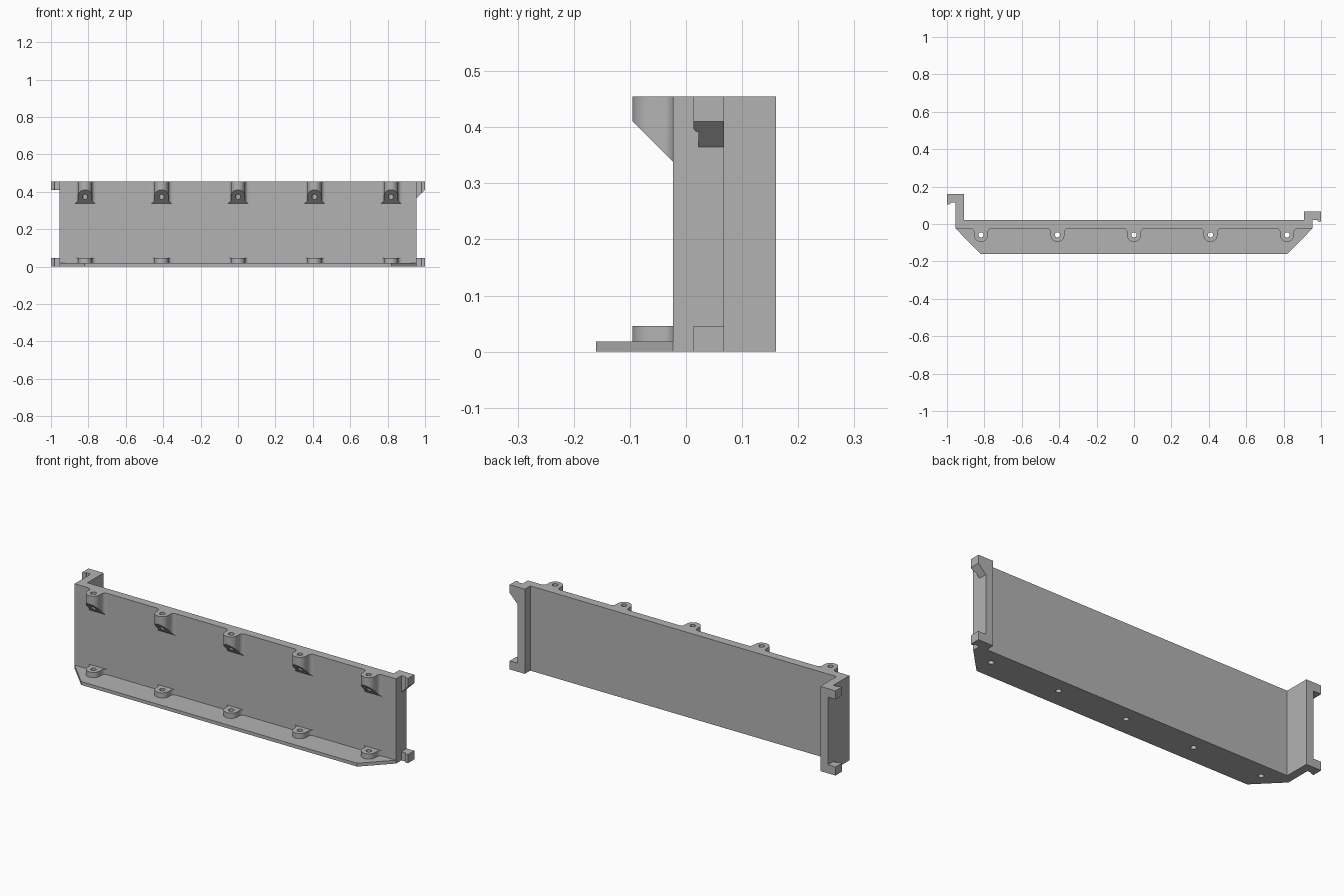
import bpy, bmesh, math
from mathutils import Vector

cube = bpy.data.objects.get("Cube")
if cube:
    bpy.data.objects.remove(cube, do_unlink=True)

grey = bpy.data.materials.new("plain grey")
grey.use_nodes = True
GREY = (0.45, 0.45, 0.45, 1)
grey.diffuse_color = GREY
grey.node_tree.nodes["Principled BSDF"].inputs["Base Color"].default_value = GREY

HEIGHT, END, WALL = 0.455, 0.955, 0.045
FRONT, BACK = -0.023, 0.022
SHELF_TOP, LOW = 0.018, 0.046
HOLE_Y, HOLE_R, BOSS_R, FILLET = -0.058, 0.014, 0.0375, 0.02
BOSS_X = [i * 0.409 for i in range(-2, 3)]


def prism(name, outline, z0, z1, cut=None):
    """Extrude an xy outline; cut = (point, normal) removes the normal's side."""
    bm = bmesh.new()
    base = bm.faces.new([bm.verts.new((x, y, z0)) for x, y in outline])
    top = bmesh.ops.extrude_face_region(bm, geom=[base])["geom"]
    for v in top:
        if isinstance(v, bmesh.types.BMVert):
            v.co.z = z1
    if cut:
        geom = bm.verts[:] + bm.edges[:] + bm.faces[:]
        res = bmesh.ops.bisect_plane(bm, geom=geom, plane_co=cut[0],
                                     plane_no=cut[1], clear_outer=True, dist=1e-5)
        rim = [e for e in res["geom_cut"] if isinstance(e, bmesh.types.BMEdge)]
        bmesh.ops.holes_fill(bm, edges=rim)
    bmesh.ops.recalc_face_normals(bm, faces=bm.faces[:])
    mesh = bpy.data.meshes.new(name)
    bm.to_mesh(mesh)
    bm.free()
    mesh.materials.append(grey)
    obj = bpy.data.objects.new(name, mesh)
    bpy.context.collection.objects.link(obj)
    return obj


def arc(cx, cy, r, a0, a1, n):
    return [(cx + r * math.cos(math.radians(a0 + (a1 - a0) * i / n)),
             cy + r * math.sin(math.radians(a0 + (a1 - a0) * i / n)))
            for i in range(n + 1)]


def activate(obj):
    bpy.ops.object.select_all(action='DESELECT')
    obj.select_set(True)
    bpy.context.view_layer.objects.active = obj


def drill(obj, xs):
    """Drill vertical screw holes at the given x positions."""
    activate(obj)
    for x in xs:
        cutter = prism("hole_cutter", arc(x, HOLE_Y, HOLE_R, 0, 345, 23), -0.1, 0.6)
        cutter.hide_render = True
        activate(obj)
        mod = obj.modifiers.new("hole", 'BOOLEAN')
        mod.operation, mod.object, mod.solver = 'DIFFERENCE', cutter, 'EXACT'
        bpy.ops.object.modifier_apply(modifier=mod.name)
        bpy.data.objects.remove(cutter, do_unlink=True)


def smooth(obj):
    activate(obj)
    bpy.ops.object.shade_smooth_by_angle(angle=math.radians(30))


# Main panel with a long return wall on the right and a short one on the left
R_WALL, L_WALL = 0.16, 0.068
inner = END - WALL
prism("panel", [(-END, FRONT), (END, FRONT), (END, L_WALL), (inner, L_WALL),
                (inner, BACK), (-inner, BACK), (-inner, R_WALL), (-END, R_WALL)],
      0, HEIGHT)

# Bottom shelf with chamfered front corners
shelf = prism("shelf", [(-END, FRONT), (-0.82, -0.16), (0.82, -0.16), (END, FRONT)],
              0, SHELF_TOP)
drill(shelf, BOSS_X)


# Screw bosses, rounded in front and flared where they meet the panel
def boss(name, x, z0, z1, cut=None):
    edge = BOSS_R + FILLET
    outline = (arc(x - edge, FRONT - FILLET, FILLET, 90, 0, 6)
               + arc(x, HOLE_Y, BOSS_R, 180, 360, 16)
               + arc(x + edge, FRONT - FILLET, FILLET, 180, 90, 6))
    obj = prism(name, outline, z0, z1, cut)
    drill(obj, [x])
    smooth(obj)


slope = (Vector((0, FRONT, 0.338)), Vector((0, -1, -1)).normalized())
for i, x in enumerate(BOSS_X, 1):
    boss(f"lower_boss_{i}", x, SHELF_TOP, LOW)
    boss(f"upper_boss_{i}", x, 0.33, HEIGHT, slope)


# Hooked end tabs with a small rounded lip on the front edge
def hook(name, side, back, z0, z1, cut=None):
    front, lip = back - 0.046, 0.009
    outline = ([(END, back), (END, front)]
               + arc(0.99, front, lip, 180, 270, 5)
               + [(1.0, front - lip), (1.0, back)])
    smooth(prism(name, [(side * x, y) for x, y in outline], z0, z1, cut))


under = (Vector((END, 0, 0.365)), Vector((1, 0, -1)).normalized())
hook("left_lower_hook", 1, L_WALL, 0, LOW)
hook("left_upper_hook", 1, L_WALL, 0.36, HEIGHT, under)
hook("right_lower_hook", -1, R_WALL, 0, LOW)
hook("right_upper_hook", -1, R_WALL, HEIGHT - LOW, HEIGHT)
